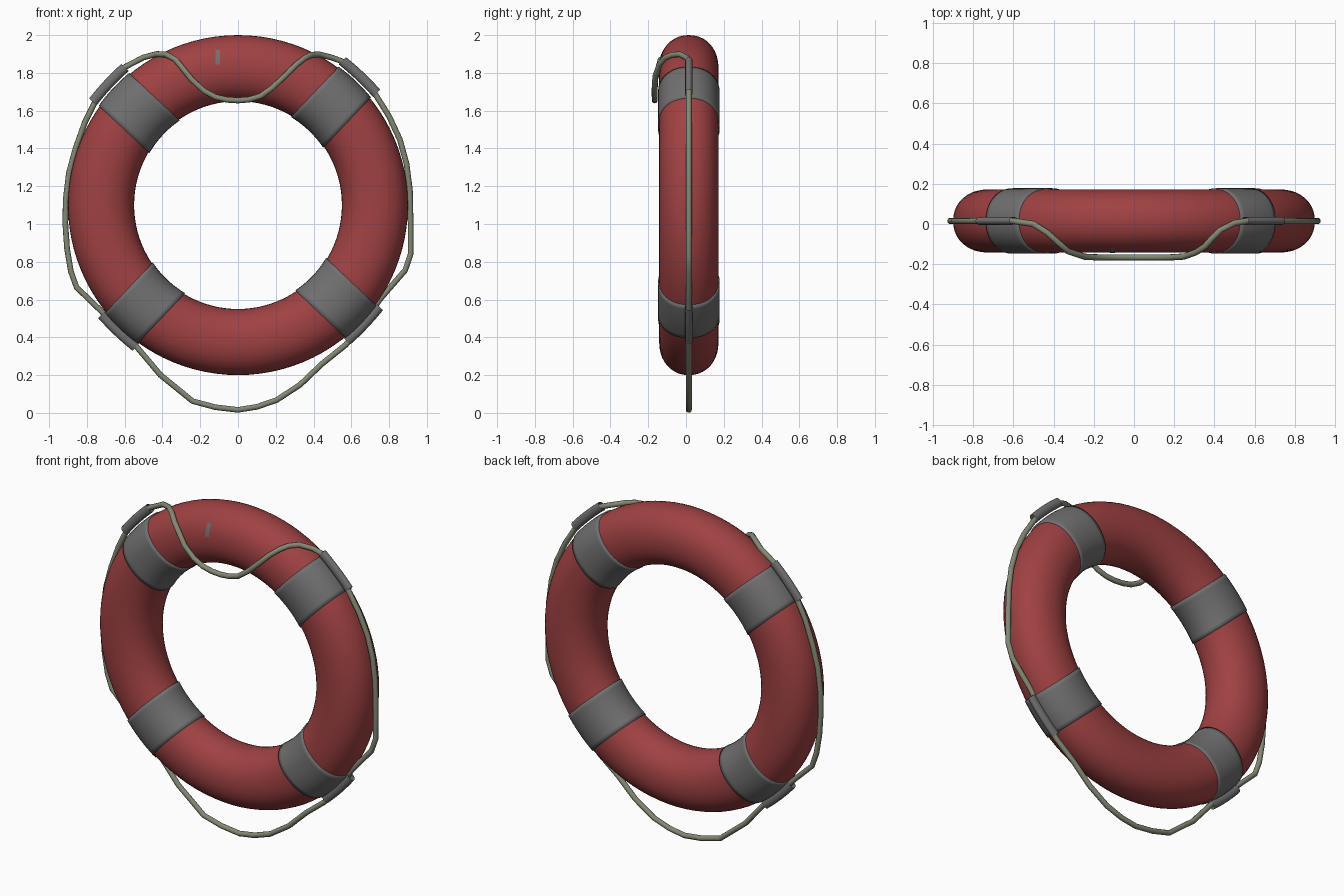
import bpy, bmesh, math
from mathutils import Vector

if "Cube" in bpy.data.objects:
    bpy.data.objects.remove(bpy.data.objects["Cube"])

CZ, CY = 1.1, 0.015          # ring centre
R, A, B = 0.725, 0.175, 0.157  # ring radius, section half width and half depth


def material(name, rgb):
    m = bpy.data.materials.new(name)
    m.diffuse_color = (*rgb, 1)
    m.use_nodes = True
    m.node_tree.nodes["Principled BSDF"].inputs["Base Color"].default_value = m.diffuse_color
    return m


RED = material("red", (0.35, 0.053, 0.055))
GREY = material("grey", (0.165, 0.16, 0.16))
ROPE = material("rope_green", (0.23, 0.25, 0.175))


def section(phi, grow=0.0):
    """Slightly squared oval: radius from the ring axis, and y."""
    c, s = math.cos(phi), math.sin(phi)
    p = 0.94
    return (R + (A + grow) * math.copysign(abs(c) ** p, c),
            CY + (B + grow) * math.copysign(abs(s) ** p, s))


def grid_object(name, point, nu, nv, mat, wrap_u=False, wrap_v=False):
    """Surface from point(i, j) on an nu x nv grid."""
    bm = bmesh.new()
    v = [[bm.verts.new(point(i, j)) for j in range(nv)] for i in range(nu)]
    for i in range(nu if wrap_u else nu - 1):
        for j in range(nv if wrap_v else nv - 1):
            k, l = (i + 1) % nu, (j + 1) % nv
            bm.faces.new((v[i][j], v[k][j], v[k][l], v[i][l]))
    bmesh.ops.recalc_face_normals(bm, faces=bm.faces)
    me = bpy.data.meshes.new(name)
    bm.to_mesh(me)
    bm.free()
    me.materials.append(mat)
    for f in me.polygons:
        f.use_smooth = True
    ob = bpy.data.objects.new(name, me)
    bpy.context.collection.objects.link(ob)
    return ob


# main float ring
def ring_point(i, j):
    t = math.tau * i / 96
    r, y = section(math.tau * j / 40)
    return (r * math.cos(t), y, CZ + r * math.sin(t))


grid_object("float_ring", ring_point, 96, 40, RED, True, True)


# straight-edged straps wrapped round the ring, each with a rope sleeve
def strap(name, angle, sleeve_radius):
    d = Vector((math.cos(angle), 0, math.sin(angle)))
    e = Vector((-d.z, 0, d.x))
    origin = Vector((0, 0, CZ))
    # first and last rows tuck into the ring to close the strap edge
    rows = [(-0.118, -0.004)] + [(-0.118 + 0.236 * k / 10, 0.006) for k in range(11)] + [(0.118, -0.004)]

    def strap_point(i, j):
        t, grow = rows[i]
        r, y = section(math.tau * j / 40, grow)
        return origin + d * math.sqrt(r * r - t * t) + e * t + Vector((0, y, 0))

    grid_object(name + "_strap", strap_point, len(rows), 40, GREY, False, True)

    def sleeve_point(i, j):
        t = -0.125 + 0.25 * i / 8
        a = math.tau * j / 12
        rad = sleeve_radius - 0.35 * t * t + 0.027 * math.cos(a)
        return origin + d * rad + e * t + Vector((0, CY + 0.02 * math.sin(a), 0))

    grid_object(name + "_rope_sleeve", sleeve_point, 9, 12, GREY, False, True)


for name, deg, sr in (("upper_right", 46.5, 0.94), ("upper_left", 137, 0.94),
                      ("lower_left", 226.5, 0.922), ("lower_right", 316.5, 0.918)):
    strap(name, math.radians(deg), sr)


# small grey mark lying on the front of the ring
def mark_point(i, j):
    x, z = -0.12 + 0.025 * i, 1.845 + 0.075 * j / 4
    r = math.hypot(x, z - CZ)
    c = ((r - R) / A) ** (1 / 0.94)
    return (x, section(-math.acos(c), 0.004)[1], z)


grid_object("front_mark", mark_point, 2, 5, GREY)

# grab rope: (x, z) on the rim with constant y, then over the front at the top
Y = CY
path = [(0, Y, 0.016), (-0.12, Y, 0.03), (-0.24, Y, 0.062), (-0.41, Y, 0.2), (-0.545, Y, 0.36),
        (-0.65, Y, 0.45), (-0.72, Y, 0.535), (-0.855, Y, 0.665), (-0.885, Y, 0.75),
        (-0.905, Y, 0.87), (-0.914, Y, 1.0), (-0.912, Y, 1.13), (-0.895, Y, 1.27),
        (-0.86, Y, 1.40), (-0.81, Y, 1.54), (-0.745, Y, 1.67), (-0.68, Y, 1.765),
        (-0.6, Y, 1.83), (-0.5, 0.0, 1.882), (-0.43, -0.045, 1.9), (-0.38, -0.09, 1.897),
        (-0.33, -0.135, 1.87), (-0.245, -0.163, 1.765), (-0.18, -0.166, 1.705),
        (-0.12, -0.166, 1.672), (-0.06, -0.166, 1.658), (0, -0.166, 1.654),
        (0.06, -0.166, 1.659), (0.12, -0.166, 1.677), (0.18, -0.166, 1.72),
        (0.25, -0.162, 1.785), (0.31, -0.14, 1.845), (0.355, -0.11, 1.88),
        (0.39, -0.07, 1.896), (0.43, -0.03, 1.898), (0.5, 0.005, 1.88), (0.565, Y, 1.856),
        (0.64, Y, 1.79), (0.725, Y, 1.69), (0.8, Y, 1.57), (0.857, Y, 1.447), (0.892, Y, 1.32),
        (0.91, Y, 1.18), (0.914, Y, 1.0), (0.914, Y, 0.84), (0.885, Y, 0.755), (0.75, Y, 0.6),
        (0.66, Y, 0.46), (0.57, Y, 0.36), (0.445, Y, 0.26), (0.33, Y, 0.15), (0.205, Y, 0.068),
        (0.1, Y, 0.032)]
points = [Vector(p) for p in path]
n = len(points)


def rope_point(i, j):
    tangent = (points[(i + 1) % n] - points[i - 1]).normalized()
    # reference that is never parallel to the rope: out from the ring centre, leaning front
    radial = (points[i] - Vector((0, 0.8, CZ)))
    side = tangent.cross(radial).normalized()
    up = side.cross(tangent)
    a = math.tau * j / 10
    return points[i] + (side * math.cos(a) + up * math.sin(a)) * 0.0155


grid_object("grab_rope", rope_point, n, 10, ROPE, True, True)
